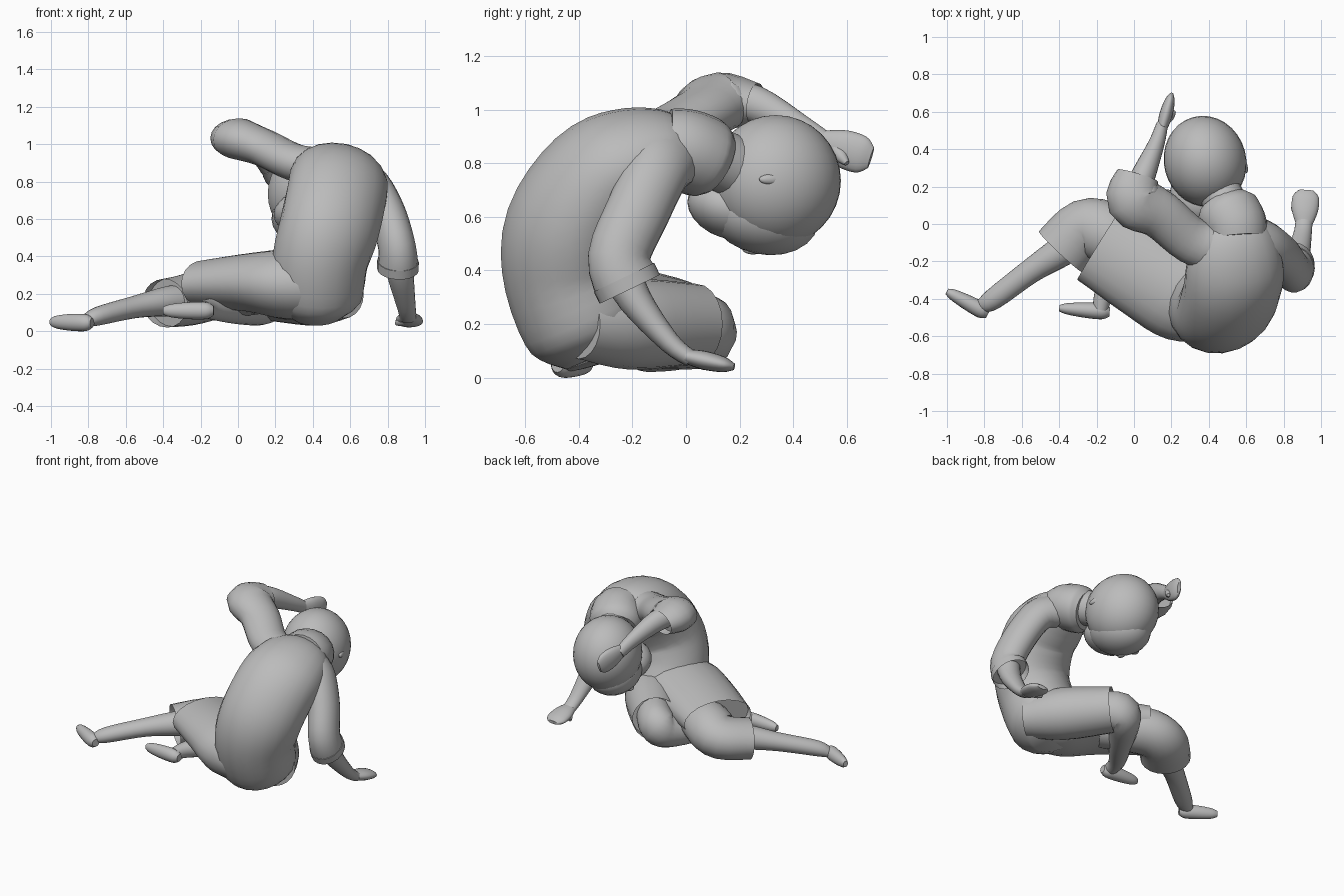
import bpy, bmesh, math
from mathutils import Vector, Euler

UP, ACROSS = Vector((0, 0, 1)), Vector((1, 0, 0))

cube = bpy.data.objects.get("Cube")
if cube:
    bpy.data.objects.remove(cube, do_unlink=True)

grey = bpy.data.materials.new("plain grey")
grey.use_nodes = True
colour = (.5, .5, .5, 1)
grey.diffuse_color = colour
grey.node_tree.nodes["Principled BSDF"].inputs["Base Color"].default_value = colour


def finish(name, bm):
    bmesh.ops.recalc_face_normals(bm, faces=bm.faces)
    mesh = bpy.data.meshes.new(name)
    bm.to_mesh(mesh)
    bm.free()
    obj = bpy.data.objects.new(name, mesh)
    bpy.context.collection.objects.link(obj)
    mesh.materials.append(grey)
    bpy.ops.object.select_all(action='DESELECT')
    obj.select_set(True)
    bpy.context.view_layer.objects.active = obj
    bpy.ops.object.shade_smooth_by_angle(angle=math.radians(50))


def spline(a, b, c, d, t):
    """Smooth curve from b to c, with a and d as neighbours."""
    return (b + (c - a) * t / 2 + (a - b * 2.5 + c * 2 - d / 2) * t * t
            + (b * 1.5 - a / 2 - c * 1.5 + d / 2) * t * t * t)


def tube(name, sections, side=UP, side_end=None, flat=1, flat_end=None, hem=False,
         sides=20, steps=4):
    """Sweep ellipses (x, y, z, half size along side) on a smooth path; flat squashes them."""
    sections = [Vector(section) for section in sections]
    last = len(sections) - 1
    rows = []
    for i in range(last):
        near = [sections[min(max(i + k, 0), last)] for k in (-1, 0, 1, 2)]
        rows += [spline(*near, step / steps) for step in range(steps)]
    rows.append(sections[-1])
    last = len(rows) - 1
    side_end, flat_end = side_end or side, flat_end or flat
    bm = bmesh.new()
    rings = []
    for i, row in enumerate(rows):
        along = (rows[min(i + 1, last)].xyz - rows[max(i - 1, 0)].xyz).normalized()
        across = along.cross(Vector(side).lerp(Vector(side_end), i / last)).normalized()
        lateral = across.cross(along)
        depth = row.w * (flat + (flat_end - flat) * i / last)
        angles = [math.tau * k / sides for k in range(sides)]
        rings.append([bm.verts.new(row.xyz + lateral * row.w * math.cos(a)
                                   + across * depth * math.sin(a)) for a in angles])
    for low, high in zip(rings, rings[1:]):
        for k in range(sides):
            bm.faces.new((low[k - 1], low[k], high[k], high[k - 1]))
    bm.faces.new(rings[0])
    cap = bm.faces.new(rings[-1])
    if hem:  # hollow the cloth opening
        bmesh.ops.inset_region(bm, faces=[cap], thickness=.015)
        bmesh.ops.translate(bm, verts=cap.verts, vec=along * -.05)
    finish(name, bm)


def ball(name, centre, size, tilt=0, turn=0, segments=24):
    bm = bmesh.new()
    bmesh.ops.create_uvsphere(bm, u_segments=segments, v_segments=segments // 2, radius=1)
    rotation = Euler((math.radians(tilt), 0, math.radians(turn))).to_matrix()
    for v in bm.verts:
        v.co = rotation @ (v.co * Vector(size)) + Vector(centre)
    finish(name, bm)


def extremity(name, start, end, profile, **options):
    """Straight tube whose profile lists (fraction of the length, half size)."""
    start, end = Vector(start), Vector(end)
    tube(name, [(*start.lerp(end, f), r) for f, r in profile], **options)


def hand(label, wrist, tip, side, thumb_shift):
    profile = ((0, .045), (.4, .07), (.8, .07), (1, .04))
    extremity(label + "_hand", wrist, tip, profile, side=side, flat=.6, flat_end=.3)
    wrist, tip, shift = Vector(wrist), Vector(tip), Vector(thumb_shift)
    extremity(label + "_thumb", wrist.lerp(tip, .2), wrist.lerp(tip, .5) + shift,
              ((0, .025), (.6, .025), (1, .01)))


def foot(label, heel, toe):
    profile = ((0, .025), (.15, .045), (.5, .045), (.85, .035), (1, .02))
    extremity(label + "_foot", heel, toe, profile, flat=1, flat_end=.8)


# Bent trunk, from the seat up the rounded back to the neck
tube("torso", [
    (.42, -.32, .08, .13), (.42, -.36, .18, .24), (.44, -.44, .38, .26), (.49, -.44, .56, .27),
    (.53, -.33, .74, .27), (.54, -.2, .82, .26), (.54, -.07, .86, .21), (.53, .02, .86, .12)],
    side=(.8, .5, 0), side_end=(1, .1, -.2), flat=1.05, flat_end=.6)

# Tunic skirt spreading over the outstretched leg
tube("tunic_skirt", [
    (.45, -.42, .24, .17), (.28, -.37, .25, .19), (.08, -.26, .26, .16), (-.18, -.1, .25, .13)],
    flat=1.2, flat_end=1.8, hem=True)

# Collar and neck
tube("collar", [
    (.55, -.07, .86, .16), (.54, 0, .85, .17), (.5, .07, .82, .17), (.48, .11, .8, .14)],
    side=ACROSS, flat=.9)
tube("neck", [(.54, .02, .86, .11), (.42, .24, .76, .12)])

# Head hanging forward with the face down
ball("skull", (.38, .335, .735), (.22, .245, .245), turn=15, segments=32)
ball("face", (.36, .29, .61), (.18, .21, .15), tilt=-12, turn=12)
ball("jaw", (.35, .16, .63), (.16, .16, .11), tilt=-20, turn=12)
ball("nose", (.31, .25, .48), (.02, .04, .02))
for label, eye_x, eye_y, ear_x in (("left", .42, .23, .59), ("right", .24, .29, .18)):
    ball(label + "_eye", (eye_x, eye_y, .51), (.03, .03, .02), segments=12)
    ball(label + "_ear", (ear_x, .32, .74), (.015, .05, .02), turn=15, segments=12)

# Left arm propped on the ground
tube("left_sleeve", [
    (.64, -.08, .82, .11), (.72, -.11, .77, .1), (.8, -.18, .62, .1), (.85, -.25, .45, .1),
    (.855, -.21, .33, .11)], side=(1, .2, .2), flat=1.25, flat_end=1.15, hem=True)
tube("left_forearm", [
    (.85, -.25, .42, .08), (.87, -.19, .29, .07), (.9, -.06, .13, .05), (.91, .02, .07, .045)],
    side=ACROSS, flat_end=.7)
hand("left", (.91, 0, .08), (.92, .18, .04), ACROSS, (-.07, 0, -.02))

# Right arm raised beside the head
tube("right_sleeve", [
    (.48, -.14, .87, .11), (.31, -.09, .9, .1), (.14, .05, .98, .1), (0, .13, 1.03, .11),
    (.02, .26, 1.02, .08)], flat=1.2, flat_end=1.4, hem=True)
tube("right_forearm", [
    (0, .14, 1.04, .07), (.05, .26, 1.02, .07), (.12, .43, .93, .05), (.15, .53, .87, .04)],
    flat_end=.8)
hand("right", (.15, .51, .88), (.2, .69, .82), UP, (.04, 0, -.05))

# Left leg folded under the body
tube("left_trouser", [(.57, -.4, .2, .13), (.42, -.21, .2, .17), (.21, .04, .2, .15)], hem=True)
tube("left_lower_leg", [
    (.27, -.03, .2, .13), (.17, .07, .18, .13), (.11, .03, .14, .11), (-.02, -.16, .12, .08),
    (-.15, -.35, .12, .055), (-.18, -.46, .12, .04)], flat=.9, flat_end=1)
foot("left", (-.13, -.47, .11), (-.4, -.45, .11))

# Right leg stretched to the side
tube("right_trouser", [
    (.1, -.22, .23, .14), (-.13, -.06, .21, .15), (-.26, -.03, .17, .14), (-.39, -.15, .15, .13)],
    flat_end=1.25, hem=True)
tube("right_lower_leg", [
    (-.24, -.04, .17, .09), (-.38, -.14, .16, .08), (-.55, -.25, .13, .06), (-.75, -.4, .08, .05),
    (-.82, -.44, .05, .03)], flat_end=1.2)
foot("right", (-.78, -.48, .045), (-1, -.36, .05))
